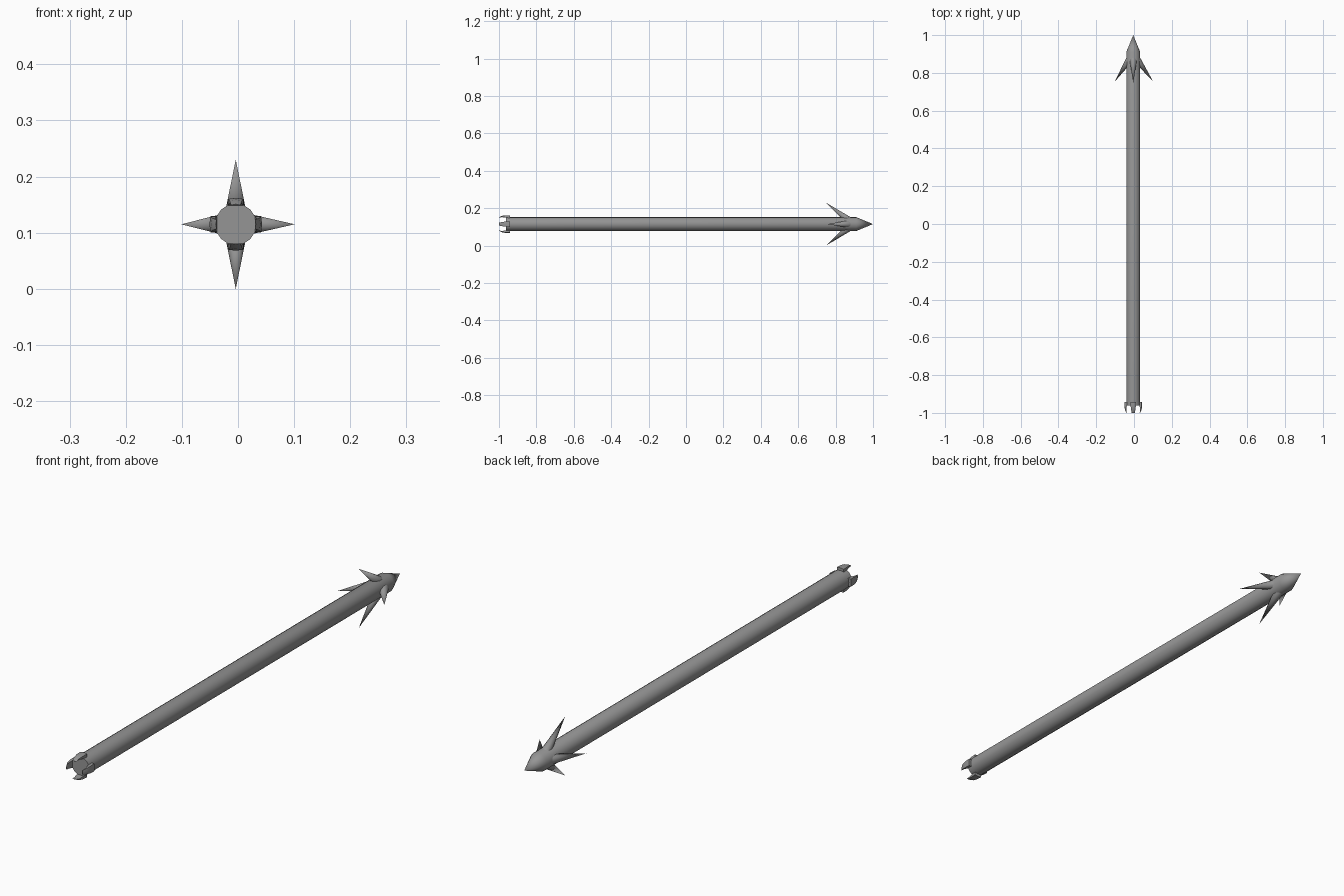
import bpy, bmesh, math
from mathutils import Vector, Matrix

if "Cube" in bpy.data.objects:
    bpy.data.objects.remove(bpy.data.objects["Cube"])

CX, CZ = -0.004, 0.115      # axis of the shaft
R = 0.037

grey = bpy.data.materials.new("iron grey")
grey.diffuse_color = (0.3, 0.3, 0.3, 1)
grey.use_nodes = True
grey.node_tree.nodes["Principled BSDF"].inputs["Base Color"].default_value = grey.diffuse_color


def finish(name, bm, smooth=True):
    bmesh.ops.recalc_face_normals(bm, faces=bm.faces[:])
    me = bpy.data.meshes.new(name)
    bm.to_mesh(me)
    bm.free()
    ob = bpy.data.objects.new(name, me)
    bpy.context.collection.objects.link(ob)
    me.materials.append(grey)
    if smooth:
        bpy.ops.object.select_all(action='DESELECT')
        ob.select_set(True)
        bpy.context.view_layer.objects.active = ob
        bpy.ops.object.shade_smooth_by_angle(angle=math.radians(35))
    return ob


def turn(angle):
    """Place a part built pointing up (+z from the axis) around the shaft."""
    return Matrix.Translation((CX, 0, CZ)) @ Matrix.Rotation(angle, 4, 'Y')


def lathe(name, profile, sides):
    """Solid of revolution along y from (y, radius) pairs ending in a point."""
    bm = bmesh.new()
    rings = []
    for y, r in profile:
        if r == 0:
            rings.append([bm.verts.new((CX, y, CZ))])
        else:
            rings.append([bm.verts.new((CX + r * math.sin(2 * math.pi * i / sides), y,
                                        CZ + r * math.cos(2 * math.pi * i / sides)))
                          for i in range(sides)])
    for a, b in zip(rings, rings[1:]):
        for i in range(sides):
            j = (i + 1) % sides
            bm.faces.new((a[i], a[j], b[0]) if len(b) == 1 else (a[i], a[j], b[j], b[i]))
    bm.faces.new(rings[0])
    return finish(name, bm)


# shaft with pointed head
lathe("shaft", [(-0.962, R), (0.91, R), (1.0, 0)], 16)

# swept-back barbs: top, right, bottom, left
for k, (reach, tip_y) in enumerate([(0.115, 0.748), (0.105, 0.755),
                                    (0.115, 0.748), (0.097, 0.755)]):
    base, tip = Vector((0, 0.868, 0.022)), Vector((0, tip_y, reach))
    d = tip - base
    bm = bmesh.new()
    bmesh.ops.create_cone(bm, cap_ends=True, segments=12, radius1=0.019, radius2=0,
                          depth=d.length)
    bm.transform(turn(k * math.pi / 2) @ Matrix.Translation((base + tip) / 2)
                 @ d.to_track_quat('Z', 'Y').to_matrix().to_4x4())
    finish(f"barb_{k + 1}", bm)

# hooked claws around the tail: (y, outer radius, inner radius, half width)
sections = [(-0.942, 0.047, 0.033, 0.015), (-0.965, 0.047, 0.034, 0.014),
            (-0.984, 0.044, 0.037, 0.011), (-1.0, 0.036, 0.034, 0.008)]
for k in range(4):
    bm = bmesh.new()
    rings = [[bm.verts.new(p) for p in ((-w, y, ri), (-w, y, ro - 0.002), (0, y, ro),
                                        (w, y, ro - 0.002), (w, y, ri))]
             for y, ro, ri, w in sections]
    for a, b in zip(rings, rings[1:]):
        for i in range(5):
            j = (i + 1) % 5
            bm.faces.new((a[i], a[j], b[j], b[i]))
    bm.faces.new(rings[0])
    bm.faces.new(rings[-1])
    bm.transform(turn(k * math.pi / 2))
    finish(f"tail_claw_{k + 1}", bm)
